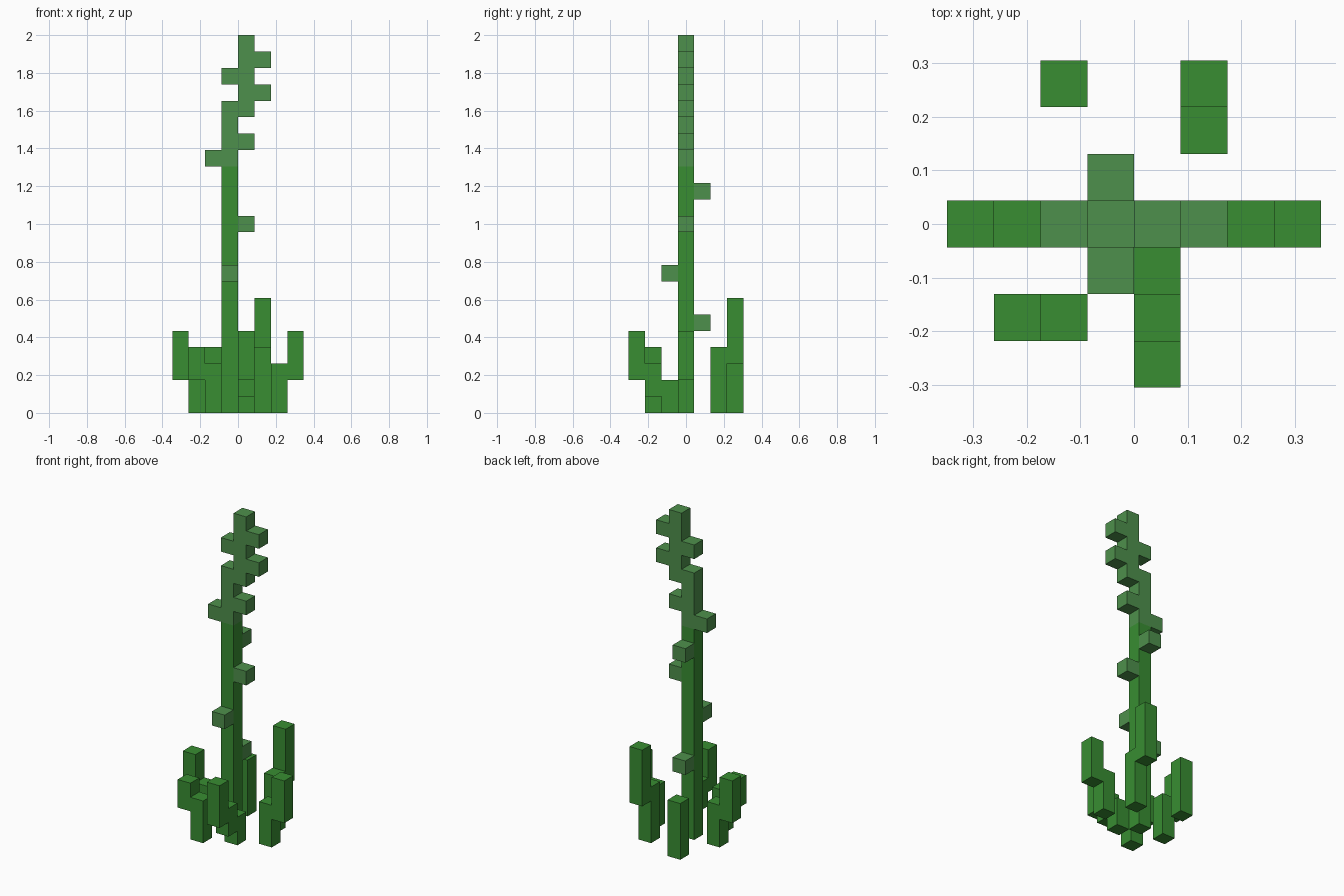
import bpy
import bmesh
from mathutils import Matrix, Vector

U = 2 / 23  # edge of one block: the plant is 23 blocks tall

if "Cube" in bpy.data.objects:
    bpy.data.objects.remove(bpy.data.objects["Cube"], do_unlink=True)


def make_material(name, rgb):
    mat = bpy.data.materials.new(name)
    mat.use_nodes = True
    colour = (*rgb, 1)
    mat.diffuse_color = colour
    bsdf = mat.node_tree.nodes["Principled BSDF"]
    bsdf.inputs["Base Color"].default_value = colour
    bsdf.inputs["Roughness"].default_value = 0.9
    return mat


leaf_green = make_material("leaf green", (0.04, 0.27, 0.032))
bud_green = make_material("pale bud green", (0.076, 0.279, 0.072))


def build(name, columns, mat):
    """Make an object of square columns: (column, row, bottom, top) in blocks."""
    bm = bmesh.new()
    for col, row, low, high in columns:
        place = Matrix.Translation(Vector((col + 0.5, row, (low + high) / 2)) * U)
        size = Matrix.Diagonal((U, U, (high - low) * U, 1))
        bmesh.ops.create_cube(bm, size=1, matrix=place @ size)
    mesh = bpy.data.meshes.new(name)
    bm.to_mesh(mesh)
    bm.free()
    mesh.materials.append(mat)
    obj = bpy.data.objects.new(name, mesh)
    bpy.context.collection.objects.link(obj)
    return obj


# Main stalk and its pale, stepped tip
build("stalk", [(-1, 0, 0, 15)], leaf_green)
build("stalk_tip", [(-1, 0, 15, 19), (0, 0, 18, 23)], bud_green)

# Single-block buds: column, row, height
buds = [
    (-1, 1, 5), (-1, -1, 8), (0, 0, 11), (-1, 1, 13), (-2, 0, 15),
    (0, 0, 16), (1, 0, 19), (-1, 0, 20), (1, 0, 21),
]
build("buds", [(c, r, z, z + 1) for c, r, z in buds], bud_green)

# Stepped leaves around the base
leaves = {
    "left_leaf": [(2, 0, 0, 3), (3, 0, 2, 5)],
    "right_leaf": [(-3, 0, 0, 3), (-4, 0, 2, 5)],
    "front_leaf": [(0, -1, 0, 2), (0, -2, 1, 3), (0, -3, 2, 5)],
    "front_right_leaf": [(-2, -2, 0, 3), (-3, -2, 2, 4)],
    "back_left_leaf": [(1, 2, 0, 4), (1, 3, 3, 7)],
    "back_right_leaf": [(-2, 3, 0, 4)],
}
for leaf_name, steps in leaves.items():
    build(leaf_name, steps, leaf_green)
